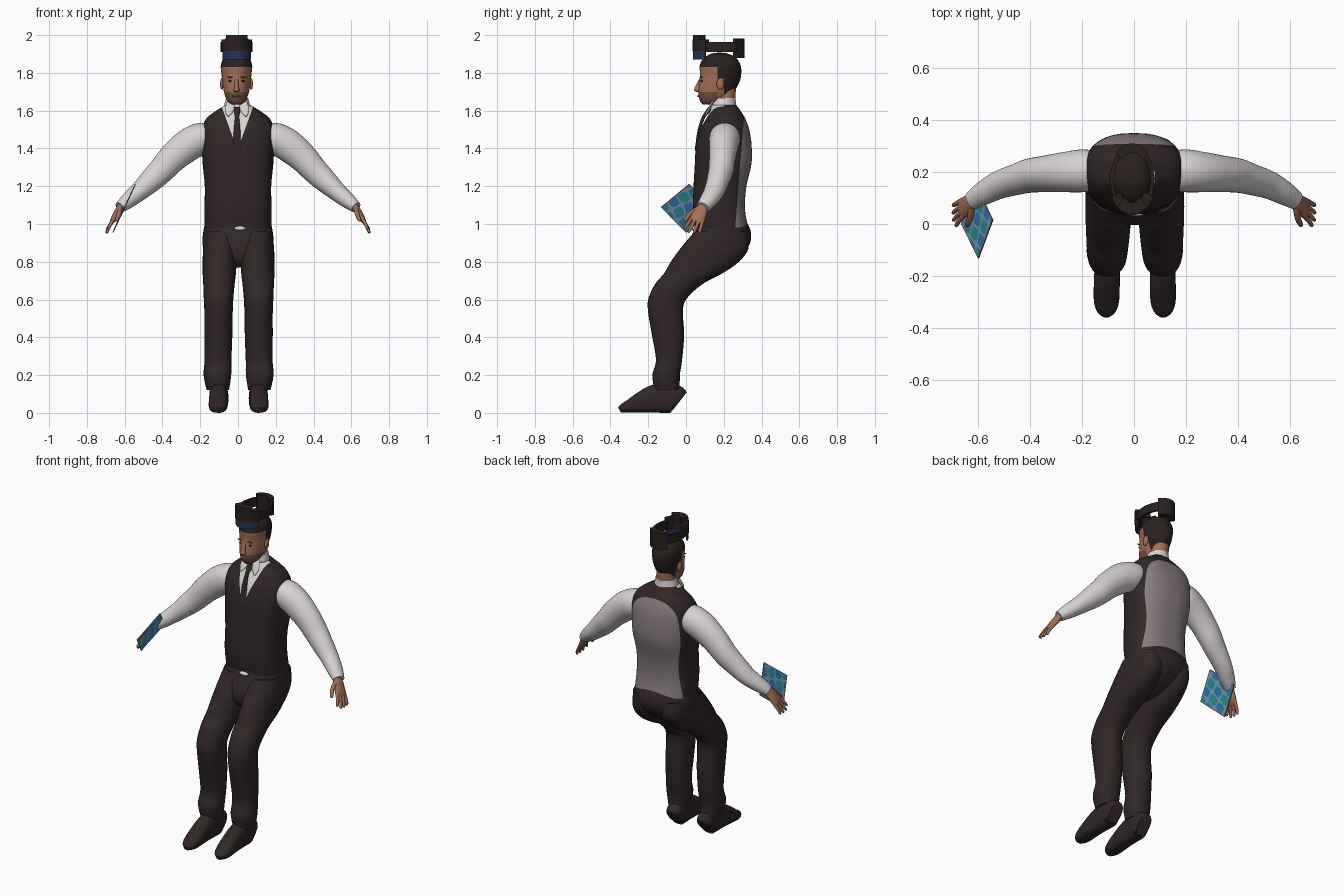
import bpy, bmesh, math
from mathutils import Vector, Matrix

cube = bpy.data.objects.get("Cube")
if cube:
    bpy.data.objects.remove(cube, do_unlink=True)


def material(name, r, g, b):
    m = bpy.data.materials.new(name)
    m.use_nodes = True
    m.diffuse_color = (r, g, b, 1)
    m.node_tree.nodes["Principled BSDF"].inputs["Base Color"].default_value = (r, g, b, 1)
    return m


cloth = material("dark cloth", .03, .02, .02)
shirt = material("white shirt", .68, .65, .64)
grey = material("vest back grey", .24, .2, .205)
skin = material("skin", .36, .16, .095)
stubble = material("stubble", .19, .085, .055)
hair = material("dark hair", .022, .015, .014)
navy = material("visor navy", .02, .035, .1)
blue = material("screen blue", .03, .22, .5)
teal = material("screen teal", .03, .3, .32)
pale = material("screen pale blue", .2, .38, .53)


def finish(bm, name, mats, rule=None, smooth=True):
    """Turn a bmesh into an object; the rule picks a material slot from a face centre."""
    bmesh.ops.recalc_face_normals(bm, faces=bm.faces)
    if rule:
        for f in bm.faces:
            f.material_index = rule(f.calc_center_median())
    me = bpy.data.meshes.new(name)
    bm.to_mesh(me)
    bm.free()
    for m in mats:
        me.materials.append(m)
    for p in me.polygons:
        p.use_smooth = smooth
    if smooth:
        me.set_sharp_from_angle(angle=math.radians(50))
    ob = bpy.data.objects.new(name, me)
    bpy.context.collection.objects.link(ob)
    return ob


def spline(keys, steps):
    """Catmull-Rom interpolation of ring parameters."""
    out = []
    for i in range(len(keys) - 1):
        a, b, c, d = (keys[max(0, min(len(keys) - 1, i + k))] for k in (-1, 0, 1, 2))
        for s in range(steps):
            t = s / steps
            out.append([q + .5 * t * (r - p + t * (2 * p - 5 * q + 4 * r - w + t * (3 * (q - r) + w - p)))
                        for p, q, r, w in zip(a, b, c, d)])
    return out + [list(keys[-1])]


def loft(name, keys, mats, side=None, power=2, seg=32, steps=5, cuts=(), rule=None):
    """Skin rings (x, y, z, radius, radius); flat rings unless a side axis is given."""
    rings = spline(keys, steps)
    bm = bmesh.new()
    loops = []
    for i, (x, y, z, ra, rb) in enumerate(rings):
        u, v = Vector((1, 0, 0)), Vector((0, 1, 0))
        if side:
            lo, hi = rings[max(i - 1, 0)], rings[min(i + 1, len(rings) - 1)]
            tan = (Vector(hi[:3]) - Vector(lo[:3])).normalized()
            u = Vector(side).cross(tan).normalized()
            v = tan.cross(u)
        loop = []
        for k in range(seg):
            a = math.tau * k / seg
            c, s = math.cos(a), math.sin(a)
            c = math.copysign(abs(c) ** (2 / power), c)
            s = math.copysign(abs(s) ** (2 / power), s)
            loop.append(bm.verts.new(Vector((x, y, z)) + u * c * max(ra, .001) + v * s * max(rb, .001)))
        loops.append(loop)
    for a, b in zip(loops, loops[1:]):
        for k in range(seg):
            n = (k + 1) % seg
            bm.faces.new((a[k], a[n], b[n], b[k]))
    bm.faces.new(loops[0])
    bm.faces.new(loops[-1])
    for co, no in cuts:
        bmesh.ops.bisect_plane(bm, geom=bm.verts[:] + bm.edges[:] + bm.faces[:], plane_co=co, plane_no=no)
    return finish(bm, name, mats, rule)


def ball(name, loc, size, mat):
    bm = bmesh.new()
    bmesh.ops.create_uvsphere(bm, u_segments=16, v_segments=10, radius=1)
    bmesh.ops.transform(bm, matrix=Matrix.Translation(loc) @ Matrix.Diagonal((*size, 1)), verts=bm.verts)
    finish(bm, name, [mat])


def band(name, start, end, z0, z1, grow, thick, mat):
    """Curved strip of the headset between two angles."""
    bm = bmesh.new()
    loops, n = [], 36
    for i in range(n + 1):
        a = math.radians(start + (end - start) * i / n)
        c, s = math.cos(a), math.sin(a)
        loops.append([bm.verts.new((-.007 + (.085 + g) * c, .172 + (.13 + g) * s, z))
                      for g, z in ((grow, z0), (grow, z1), (grow - thick, z1), (grow - thick, z0))])
    for a, b in zip(loops, loops[1:]):
        for k in range(4):
            m = (k + 1) % 4
            bm.faces.new((a[k], a[m], b[m], b[k]))
    bm.faces.new(loops[0])
    bm.faces.new(loops[-1])
    finish(bm, name, [mat])


# Vest: white shirt in the V opening, grey back panel
def vest_rule(c):
    if c.y < .2 and abs(c.x + .003) < (c.z - 1.39) * .36:
        return 1
    return 2 if c.y > .262 + (c.z - 1) * .08 else 0


loft("vest", [(0, .19, .98, .178, .14), (0, .175, 1.08, .178, .137), (0, .18, 1.2, .176, .14),
              (0, .197, 1.32, .187, .15), (0, .2, 1.42, .192, .147), (0, .205, 1.5, .191, .13),
              (0, .21, 1.555, .17, .105), (0, .21, 1.59, .13, .085), (0, .2, 1.63, .066, .066)],
     [cloth, shirt, grey], power=2.5, seg=64, rule=vest_rule,
     cuts=[((-.003, 0, 1.39), (1, 0, -.36)), ((-.003, 0, 1.39), (1, 0, .36)), ((0, .262, 1), (0, 1, -.08))])
ball("shirt_tail", (.01, .042, .977), (.03, .012, .012), shirt)

# Collar and tie
loft("collar", [(-.005, .205, 1.58, .078, .075), (-.005, .2, 1.63, .068, .066), (-.005, .202, 1.668, .058, .06)],
     [shirt])
for s, n in ((1, "left"), (-1, "right")):
    loft(n + "_collar_wing", [(s * .03 - .005, .142, 1.648, .006, .022), (s * .042 - .005, .118, 1.6, .006, .022),
                              (s * .048 - .005, .1, 1.57, .004, .004)], [shirt], side=(1, 0, 0), seg=12)
loft("tie", [(-.005, .128, 1.62, .016, .01), (-.005, .112, 1.59, .015, .014), (-.005, .093, 1.565, .011, .01),
             (-.005, .07, 1.5, .017, .008), (-.005, .052, 1.39, .021, .006)], [cloth], seg=16)

# Trousers
loft("trouser_seat", [(0, .19, 1.015, .172, .13), (0, .19, .95, .185, .155), (0, .165, .88, .185, .165),
                      (0, .13, .81, .14, .13), (0, .1, .77, .06, .06)], [cloth], power=2.3, seg=48)
for s, n in ((1, "left"), (-1, "right")):
    leg = [(.095, .185, .96, .085, .14), (.097, .15, .87, .091, .18), (.1, .1, .8, .09, .18),
           (.102, .04, .74, .088, .155), (.104, -.04, .68, .083, .125), (.106, -.1, .6, .078, .1),
           (.106, -.108, .53, .075, .092), (.107, -.095, .41, .074, .085), (.109, -.09, .28, .071, .069),
           (.112, -.105, .2, .073, .073), (.11, -.1, .12, .059, .067)]
    loft(n + "_trouser_leg", [(s * k[0] + .003, *k[1:]) for k in leg], [cloth], power=2.2)
    shoe = [(-.035, .06, .04), (-.06, .075, .05), (-.12, .08, .05), (-.18, .072, .049), (-.24, .055, .05),
            (-.3, .035, .048), (-.335, .024, .036), (-.352, .015, .016)]
    loft(n + "_shoe", [(s * (.103 - y * .02) + .003, y, h, h, w) for y, h, w in shoe], [cloth],
         side=(1, 0, 0), power=2.6)

# Arms and hands
for s, n in ((1, "left"), (-1, "right")):
    def flip(p):
        return (s * p[0], *p[1:])

    sleeve = [(.13, .205, 1.475, .06, .07), (.19, .205, 1.455, .083, .082), (.26, .2, 1.42, .086, .078),
              (.34, .193, 1.355, .078, .07), (.4, .186, 1.29, .07, .066), (.45, .172, 1.24, .064, .06),
              (.52, .15, 1.175, .051, .054), (.58, .118, 1.125, .042, .046), (.625, .09, 1.088, .03, .036)]
    loft(n + "_sleeve", [flip(k) for k in sleeve], [shirt], side=(0, 1, 0))
    wrist, along = Vector((.615, .093, 1.098)), Vector((.088, -.066, -.145))
    across = Vector((.16, .88, -.28)).normalized()

    def at(t, off, r, wide, bend=0):
        p = wrist + along * t + across * off - Vector((bend, 0, 0))
        return flip((*p, r, wide))

    loft(n + "_palm", [at(0, 0, .02, .026), at(.25, 0, .019, .036), at(.5, 0, .015, .041), at(.62, 0, .009, .036)],
         [skin], side=(0, 1, 0), seg=20)
    for k in range(4):
        off = (k - 1.5) * .02
        reach = 1 - .06 * abs(k - 1.2)
        loft(f"{n}_finger_{k + 1}", [at(.5, off, .01, .01), at(.75, off * 1.2, .009, .009),
                                     at(reach, off * 1.35, .007, .007, .006), at(reach + .03, off * 1.35, .001, .001, .007)],
             [skin], side=(0, 1, 0), seg=10, steps=3)
    loft(n + "_thumb", [at(.15, -.02, .014, .014), at(.4, -.047, .012, .012, .012), at(.65, -.057, .009, .009, .02),
                        at(.7, -.058, .001, .001, .021)], [skin], side=(0, 1, 0), seg=10, steps=3)


# Head with hair and stubble
def head_rule(c):
    if c.z > 1.832 or (c.y > .2 and c.z > 1.675) or (c.y > .168 and c.z > 1.77):
        return 2
    return 1 if c.z < 1.7 and c.y < .17 else 0


hx = -.008
loft("neck", [(hx, .205, 1.58, .055, .056), (hx, .205, 1.66, .053, .056), (hx, .215, 1.72, .05, .05)], [skin])
loft("head", [(hx, .12, 1.632, .022, .03), (hx, .14, 1.65, .047, .065), (hx, .155, 1.69, .064, .09),
              (hx, .173, 1.74, .073, .105), (hx, .183, 1.79, .079, .109), (hx, .181, 1.84, .083, .108),
              (hx, .18, 1.88, .066, .084), (hx, .178, 1.903, .03, .04), (hx, .178, 1.907, .002, .002)],
     [skin, stubble, hair], seg=48, rule=head_rule,
     cuts=[((0, 0, z), (0, 0, 1)) for z in (1.832, 1.7, 1.77, 1.675)] + [((0, y, 0), (0, 1, 0)) for y in (.168, .2)])
loft("nose", [(hx, .078, 1.768, .009, .008), (hx, .064, 1.73, .011, .014), (hx, .06, 1.708, .017, .017),
              (hx, .066, 1.698, .012, .008)], [skin], seg=16)
ball("mouth", (hx, .066, 1.677), (.024, .007, .005), skin)
for s, n in ((1, "left"), (-1, "right")):
    ball(n + "_eye", (hx + s * .031, .083, 1.757), (.013, .006, .005), hair)
    ball(n + "_brow", (hx + s * .032, .081, 1.777), (.019, .006, .004), stubble)
    ball(n + "_ear", (hx + s * .077, .182, 1.742), (.01, .02, .031), skin)

# Headset floating above the hair
band("headset_strap", 0, 360, 1.91, 1.963, 0, .014, hair)
band("headset_front", -150, -30, 1.915, 1.978, .008, .04, hair)
band("headset_brow", -130, -50, 1.97, 2, .004, .045, hair)
band("headset_visor", -148, -32, 1.872, 1.918, .004, .01, navy)
band("headset_rear", 48, 132, 1.88, 1.983, .008, .035, hair)

# Tablet with a map pattern on both faces
e1 = Vector((.055, .148, .122)).normalized()
e2 = Vector((-.07, .143, -.145)).normalized()
normal = e1.cross(e2)
centre = Vector((-.603, .008, 1.083))


def map_rule(c):
    u, v = (c - centre).dot(e1) * 10, (c - centre).dot(e2) * 10
    if max(abs(u), abs(v)) > .94:
        return 3
    wave = math.sin(5 * u + 1.5 * v + 1) * math.cos(4.5 * v - 1.2 * u)
    return 0 if wave > .25 else 1 if wave < -.2 else 2


bm = bmesh.new()
bmesh.ops.create_grid(bm, x_segments=44, y_segments=44, size=.1)
frame = Matrix((e1, e2, normal)).transposed().to_4x4()
bmesh.ops.transform(bm, matrix=Matrix.Translation(centre) @ frame, verts=bm.verts)
tablet = finish(bm, "tablet", [blue, teal, pale, grey], map_rule, smooth=False)
solid = tablet.modifiers.new("thickness", "SOLIDIFY")
solid.thickness = .005
solid.offset = 0
